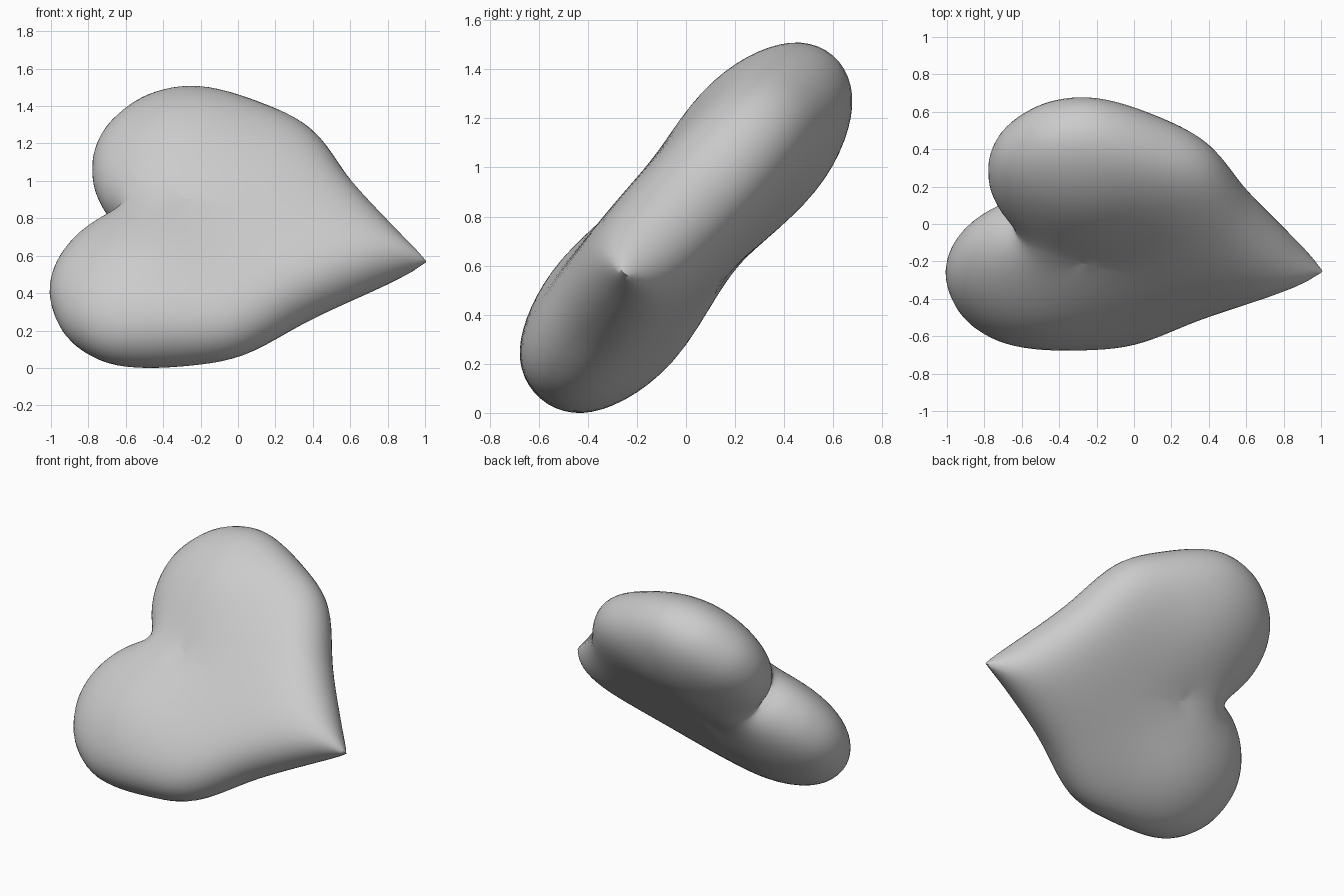
import bpy, bmesh, math
from mathutils import Vector, Matrix

old = bpy.data.objects.get("Cube")
if old:
    bpy.data.objects.remove(old)

# Half outline from tip to cleft: along, across
HALF = [Vector(p) for p in (
    (0.955, 0.0), (0.74, 0.17), (0.45, 0.43), (0.15, 0.75), (-0.17, 0.88),
    (-0.53, 0.935), (-0.79, 0.83), (-0.94, 0.63), (-0.98, 0.44),
    (-0.94, 0.25), (-0.85, 0.1), (-0.74, 0.0))]
STEPS, RINGS = 6, 20
CENTRE = Vector((-0.3, 0.0))
THICK, LOBE = 0.265, 0.06
LOBE_CENTRES = Vector((-0.5, 0.5)), Vector((-0.5, -0.5))
SOFTNESS = 0.155


def smooth_path(points):
    """Catmull-Rom curve through the points, ends left sharp."""
    pts = [points[0] * 2 - points[1]] + points + [points[-1] * 2 - points[-2]]
    path = []
    for a, b, c, d in zip(pts, pts[1:], pts[2:], pts[3:]):
        for i in range(STEPS):
            t = i / STEPS
            path.append((b * 2 + (c - a) * t + (a * 2 - b * 5 + c * 4 - d) * t**2
                         + (b * 3 - a - c * 3 + d) * t**3) / 2)
    return path + [points[-1]]


def inflate(points, triangles, fixed):
    """Soft membrane pressed outward and held at the rim."""
    links = [{} for _ in points]
    mass = [0.0] * len(points)
    for tri in triangles:
        for n in range(3):
            i, j, k = tri[n], tri[n - 2], tri[n - 1]
            e, f = points[i] - points[k], points[j] - points[k]
            area = abs(e.cross(f))
            weight = e.dot(f) / area / 2
            links[i][j] = links[i].get(j, 0) + weight
            links[j][i] = links[j].get(i, 0) + weight
            mass[i] += area / 6
    rows = []
    for i in range(fixed, len(points)):
        pressure = mass[i] / SOFTNESS**2
        rows.append((i, list(links[i].items()), pressure,
                     sum(links[i].values()) + pressure))
    level = [0.0] * len(points)
    for _ in range(300):
        for i, near, pressure, total in rows:
            target = (pressure + sum(w * level[j] for j, w in near)) / total
            level[i] += 1.7 * (target - level[i])
    return level


# Flat heart: rings of points from the rim inward to a hub
half = smooth_path(HALF)
outline = half + [Vector((p.x, -p.y)) for p in half[-2:0:-1]]
count = len(outline)
points = [CENTRE.lerp(p, math.sin(r / RINGS * math.pi / 2))
          for r in range(RINGS, 0, -1) for p in outline] + [CENTRE]
hub = len(points) - 1
faces = []
for r in range(RINGS - 1):
    for i in range(count):
        a, b = r * count + i, r * count + (i + 1) % count
        faces.append((a, b, b + count, a + count))
last = hub - count
faces += [(last + i, last + (i + 1) % count, hub) for i in range(count)]
triangles = [(f[0], f[n], f[n + 1]) for f in faces for n in range(1, len(f) - 1)]

# Puffed front half, fuller at the two lobes, then mirrored to the back
bm = bmesh.new()
for p, level in zip(points, inflate(points, triangles, count)):
    bulge = sum(math.exp(-(p - c).length_squared / 0.15) for c in LOBE_CENTRES)
    depth = (THICK + LOBE * bulge) * math.sqrt(max(level, 0))
    bm.verts.new((p.x, p.y, depth))
bm.verts.ensure_lookup_table()
for f in faces:
    bm.faces.new([bm.verts[i] for i in f])
bmesh.ops.mirror(bm, geom=bm.verts[:] + bm.edges[:] + bm.faces[:],
                 matrix=Matrix.Identity(4), merge_dist=0.0001, axis='Z')
bmesh.ops.recalc_face_normals(bm, faces=bm.faces)

# Lean the heart back and turn its slightly skewed tip to the side
along = Vector((0.974, -0.18, -0.13))
across = Vector((0.255, 0.62, 0.74))
normal = along.cross(across).normalized()
bm.transform(Matrix((along, across, normal)).transposed().to_4x4())

# Centre it and rest it on the ground
lo = Vector([min(v.co[k] for v in bm.verts) for k in range(3)])
hi = Vector([max(v.co[k] for v in bm.verts) for k in range(3)])
bmesh.ops.translate(bm, verts=bm.verts,
                    vec=(-(lo.x + hi.x) / 2, -(lo.y + hi.y) / 2, -lo.z))

mesh = bpy.data.meshes.new("heart")
bm.to_mesh(mesh)
bm.free()
heart = bpy.data.objects.new("heart", mesh)
bpy.context.collection.objects.link(heart)

# Plain light grey
grey = bpy.data.materials.new("light_grey")
grey.use_nodes = True
colour = (0.6, 0.6, 0.6, 1)
grey.diffuse_color = colour
grey.node_tree.nodes["Principled BSDF"].inputs["Base Color"].default_value = colour
mesh.materials.append(grey)

bpy.context.view_layer.objects.active = heart
heart.select_set(True)
bpy.ops.object.shade_smooth_by_angle(angle=math.radians(60))
